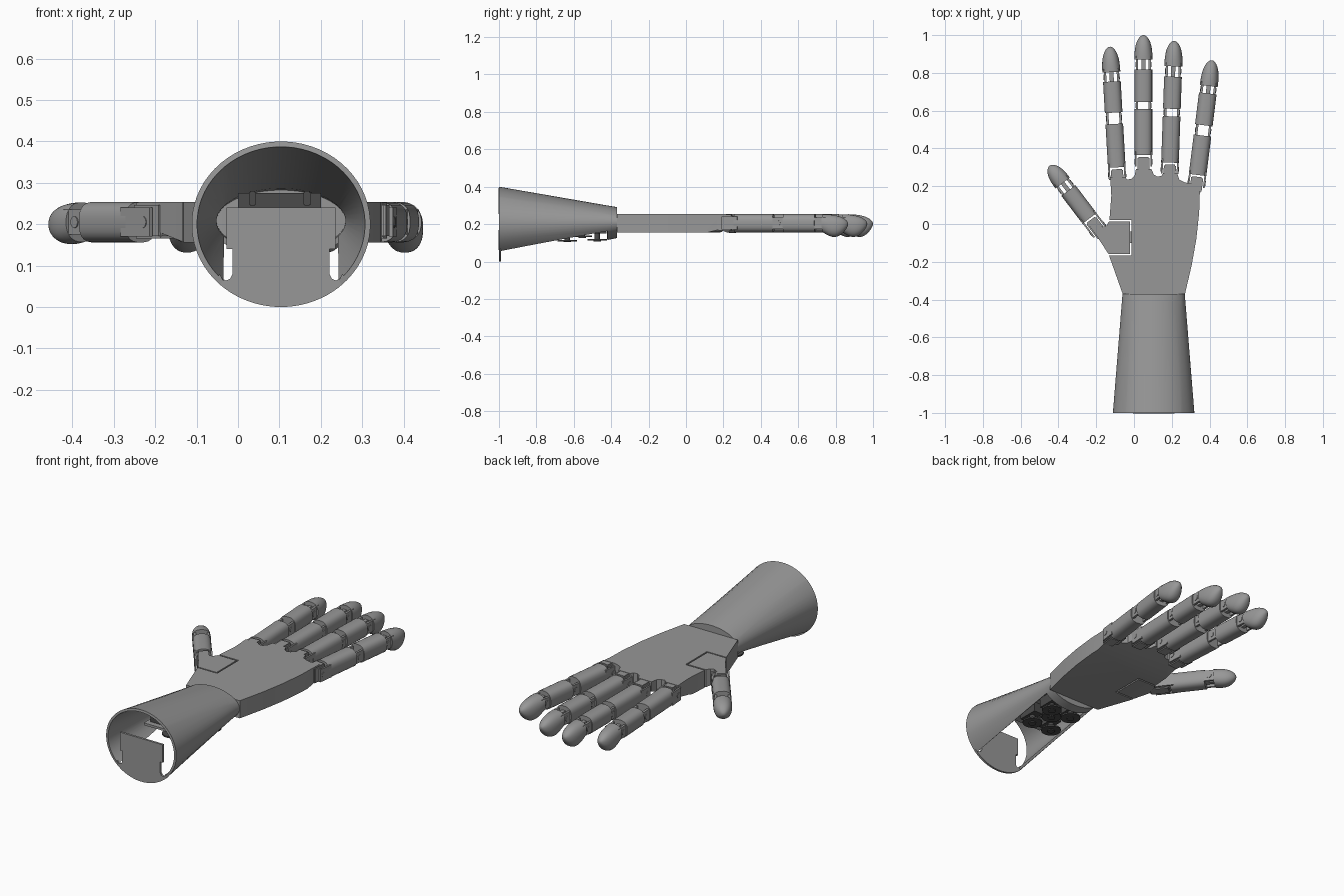
import bpy, bmesh, math
from mathutils import Matrix

if "Cube" in bpy.data.objects:
    bpy.data.objects.remove(bpy.data.objects["Cube"], do_unlink=True)


def material(name, value):
    mat = bpy.data.materials.new(name)
    mat.use_nodes = True
    colour = (value, value, value, 1)
    mat.diffuse_color = colour
    mat.node_tree.nodes["Principled BSDF"].inputs["Base Color"].default_value = colour
    return mat


grey = material("matte grey", 0.31)
dark = material("dark grey", 0.07)
parts = []


def finish(name, bm, matrix=Matrix(), mat=grey):
    bmesh.ops.recalc_face_normals(bm, faces=bm.faces)
    mesh = bpy.data.meshes.new(name)
    bm.to_mesh(mesh)
    bm.free()
    mesh.materials.append(mat)
    ob = bpy.data.objects.new(name, mesh)
    ob.matrix_world = matrix
    bpy.context.collection.objects.link(ob)
    parts.append(ob)
    return ob


def prism(points, depth):
    bm = bmesh.new()
    face = bm.faces.new([bm.verts.new(p) for p in points])
    ext = bmesh.ops.extrude_face_region(bm, geom=[face])
    moved = [v for v in ext["geom"] if isinstance(v, bmesh.types.BMVert)]
    bmesh.ops.translate(bm, vec=depth, verts=moved)
    return bm


def slice_plane(bm, point, normal, remove):
    geom = bm.verts[:] + bm.edges[:] + bm.faces[:]
    res = bmesh.ops.bisect_plane(bm, geom=geom, plane_co=point, plane_no=normal, clear_outer=remove)
    if remove:
        edges = [e for e in res["geom_cut"] if isinstance(e, bmesh.types.BMEdge)]
        bmesh.ops.holes_fill(bm, edges=edges, sides=0)


def box(name, x, y, z, matrix=Matrix(), bevel=0, mat=grey):
    bm = prism([(x[0], y[0], z[0]), (x[1], y[0], z[0]), (x[1], y[1], z[0]), (x[0], y[1], z[0])],
               (0, 0, z[1] - z[0]))
    if bevel:
        bmesh.ops.bevel(bm, geom=bm.edges[:], offset=bevel, segments=2, affect="EDGES")
    return finish(name, bm, matrix, mat)


def cylinder(name, centre, radius, depth, axis="Z", sides=24, matrix=Matrix(), mat=grey):
    bm = bmesh.new()
    turn = Matrix.Rotation(math.pi / 2, 4, "Y") if axis == "X" else Matrix()
    bmesh.ops.create_cone(bm, cap_ends=True, segments=sides, radius1=radius, radius2=radius,
                          depth=depth, matrix=Matrix.Translation(centre) @ turn)
    return finish(name, bm, matrix, mat)


def loft(rings, sides, power=2, cap_start=True):
    # each ring: y, half width, half height, centre x, centre z
    bm = bmesh.new()
    loops = []
    for y, rx, rz, cx, cz in rings:
        loop = []
        for i in range(sides):
            a = 2 * math.pi * (i + 0.5) / sides
            c, s = math.cos(a), math.sin(a)
            loop.append(bm.verts.new((cx + rx * math.copysign(abs(c) ** (2 / power), c), y,
                                      cz + rz * math.copysign(abs(s) ** (2 / power), s))))
        loops.append(loop)
    for a, b in zip(loops, loops[1:]):
        for i in range(sides):
            j = (i + 1) % sides
            bm.faces.new((a[i], a[j], b[j], b[i]))
    if cap_start:
        bm.faces.new(loops[0])
    bm.faces.new(loops[-1])
    return bm


# Forearm: hollow tapered shell, closed at the wrist, with a long opening underneath
CX = 0.104
HALF, OPEN_END = 0.148, -0.42
bm = loft([(-1, 0.216, 0.2, CX, 0.2), (-0.37, 0.165, 0.083, CX, 0.208)], 64, cap_start=False)
for x in (CX - HALF, CX + HALF):
    slice_plane(bm, (x, 0, 0), (1, 0, 0), False)
slice_plane(bm, (0, OPEN_END, 0), (0, 1, 0), False)
hole = []
for f in bm.faces:
    c = f.calc_center_median()
    if abs(c.x - CX) < HALF and c.y < OPEN_END and c.z < 0.2:
        hole.append(f)
bmesh.ops.delete(bm, geom=hole, context="FACES")
shell = finish("forearm_shell", bm)
wall = shell.modifiers.new("wall", "SOLIDIFY")
wall.thickness = 0.013
wall.offset = -1
bpy.context.view_layer.objects.active = shell
bpy.ops.object.modifier_apply(modifier="wall")

# End plate: lower part of the rim with an upright tab
arc = []
for i in range(25):
    a = math.radians(222.5 + 95 * i / 24)
    arc.append((CX + 0.216 * math.cos(a), -1, 0.2 + 0.2 * math.sin(a)))
tab = [(0.148, 0.08), (0.142, 0.068), (0.133, 0.064), (0.123, 0.068), (0.117, 0.08),
       (0.117, 0.14), (0.132, 0.14), (0.132, 0.24)]
outline = arc + [(CX + x, -1, z) for x, z in tab] + [(CX - x, -1, z) for x, z in reversed(tab)]
finish("forearm_end_plate", prism(outline, (0, 0.012, 0)))

# Servo tray, servos and their discs
box("servo_tray", (-0.02, 0.228), (-0.8, -0.4), (0.205, 0.218))
box("tray_crossbar", (0.0, 0.2), (-0.77, -0.74), (0.218, 0.275), mat=dark)
for x in (0.035, 0.167):
    box("tray_clip", (x - 0.009, x + 0.009), (-0.785, -0.735), (0.245, 0.28), bevel=0.003, mat=dark)
for x, y, z in [(0.04, -0.635, 0.112), (0.168, -0.635, 0.112), (0.104, -0.555, 0.135),
                (0.04, -0.475, 0.117), (0.168, -0.475, 0.117)]:
    box("servo_body", (x - 0.028, x + 0.028), (y - 0.065, y + 0.05), (0.15, 0.235), mat=dark)
    cylinder("servo_shaft", (x, y, z + 0.02), 0.015, 0.045, sides=16, mat=dark)
    cylinder("servo_disc", (x, y, z), 0.052, 0.008, mat=dark)
    cylinder("servo_disc_hub", (x, y, z - 0.005), 0.02, 0.008, sides=16, mat=dark)

# Palm: scalloped slab with a notch for the thumb and a sloped underside
BOTTOM, TOP = 0.156, 0.254
palm = [(-0.06, -0.37), (0.27, -0.37), (0.305, -0.22), (0.33, -0.08), (0.345, 0.06), (0.35, 0.215),
        (0.288, 0.215), (0.265, 0.222), (0.24, 0.235), (0.228, 0.27), (0.155, 0.27), (0.145, 0.255),
        (0.125, 0.25), (0.105, 0.262), (0.092, 0.29), (0.01, 0.29), (0.003, 0.255), (-0.015, 0.238),
        (-0.035, 0.236), (-0.052, 0.25), (-0.126, 0.25), (-0.12, 0.15), (-0.13, 0.022),
        (-0.012, 0.022), (-0.012, -0.167), (-0.132, -0.167)]
bm = prism([(x, y, BOTTOM) for x, y in palm], (0, 0, TOP - BOTTOM))
slice_plane(bm, (0, 0.12, BOTTOM), (0, 0.04, -0.16), True)
finish("palm", bm)

# Thumb mount set into the notch
mount = [(-0.02, -0.16), (-0.02, 0.014), (-0.132, 0.014), (-0.145, -0.008), (-0.165, -0.015),
         (-0.19, 0.0), (-0.205, 0.02), (-0.24, -0.005), (-0.2, -0.06), (-0.134, -0.16)]
bm = prism([(x, y, BOTTOM) for x, y in mount], (0, 0, TOP - BOTTOM))
slice_plane(bm, (-0.13, 0, BOTTOM), (-0.045, 0, -0.11), True)
finish("thumb_mount", bm)
box("thumb_mount_link", (-0.03, -0.008), (-0.1, -0.04), (0.18, 0.23))


# Fingers, built along local y and then turned into place
def hinge(name, start, end, m, tongue):
    for side in (-1, 1):
        x = side * 0.034
        box(name + "_ear", (x - 0.006, x + 0.006), (start - 0.02, end + 0.02), (0.175, 0.236), m)
        cylinder(name + "_pin", (side * 0.04, (start + end) / 2, 0.205), 0.014, 0.006, "X", 16, m)
    if tongue:
        box(name + "_tongue", (-0.011, 0.011), (start - 0.02, end + 0.02), (0.18, 0.23), m)


def finger(name, x, y, turn, segments, tip, belly):
    m = Matrix.Translation((x, y, 0)) @ Matrix.Rotation(turn, 4, "Z")
    first = segments[0][0]
    box(name + "_knuckle", (-0.032, 0.032), (-0.07, first - 0.01), (0.165, 0.252), m, 0.006)
    for side in (-1, 1):
        edges = sorted((side * 0.037, side * 0.046))
        box(name + "_knuckle_ear", edges, (-0.045, first + 0.02), (0.17, 0.24), m)
        cylinder(name + "_knuckle_pin", (side * 0.045, -0.02, 0.205), 0.014, 0.006, "X", 16, m)
    for k, (a, b) in enumerate(segments):
        rings = [(a, 0.047, 0.049, 0, 0.205), (b, 0.047, 0.049, 0, 0.205)]
        finish(name + "_segment", loft(rings, 24, 2.7), m)
        last = k == len(segments) - 1
        hinge(name + "_hinge", b, tip[0] if last else segments[k + 1][0], m, last)
    # rounded tip, fuller underneath
    rings = []
    for i in range(13):
        u = 0.995 * math.sin(math.pi / 2 * i / 12)
        r = (1 - u ** 2.7) ** 0.55
        sag = belly * math.sin(math.pi * u)
        rings.append((tip[0] + (tip[1] - tip[0]) * u, 0.048 * r, 0.048 * r + sag,
                      0, 0.205 - sag - 0.004 * u))
    finish(name + "_tip", loft(rings, 24, 2.3), m)


finger("index_finger", -0.09, 0.28, 0.057, [(0.02, 0.25), (0.31, 0.475)], (0.525, 0.66), 0.014)
finger("middle_finger", 0.05, 0.35, 0, [(0.015, 0.26), (0.295, 0.468)], (0.52, 0.65), 0.014)
finger("ring_finger", 0.19, 0.31, -0.035, [(0.015, 0.26), (0.3, 0.47)], (0.525, 0.66), 0.014)
finger("little_finger", 0.334, 0.24, -0.125, [(0.02, 0.23), (0.285, 0.455)], (0.495, 0.632), 0.014)
finger("thumb", -0.205, -0.01, 0.65, [(0.05, 0.235)], (0.285, 0.4), 0.003)

# Smooth the rounded parts, keep hard edges crisp
bpy.ops.object.select_all(action="DESELECT")
for ob in parts:
    ob.select_set(True)
bpy.context.view_layer.objects.active = parts[0]
bpy.ops.object.shade_smooth_by_angle(angle=math.radians(35))
